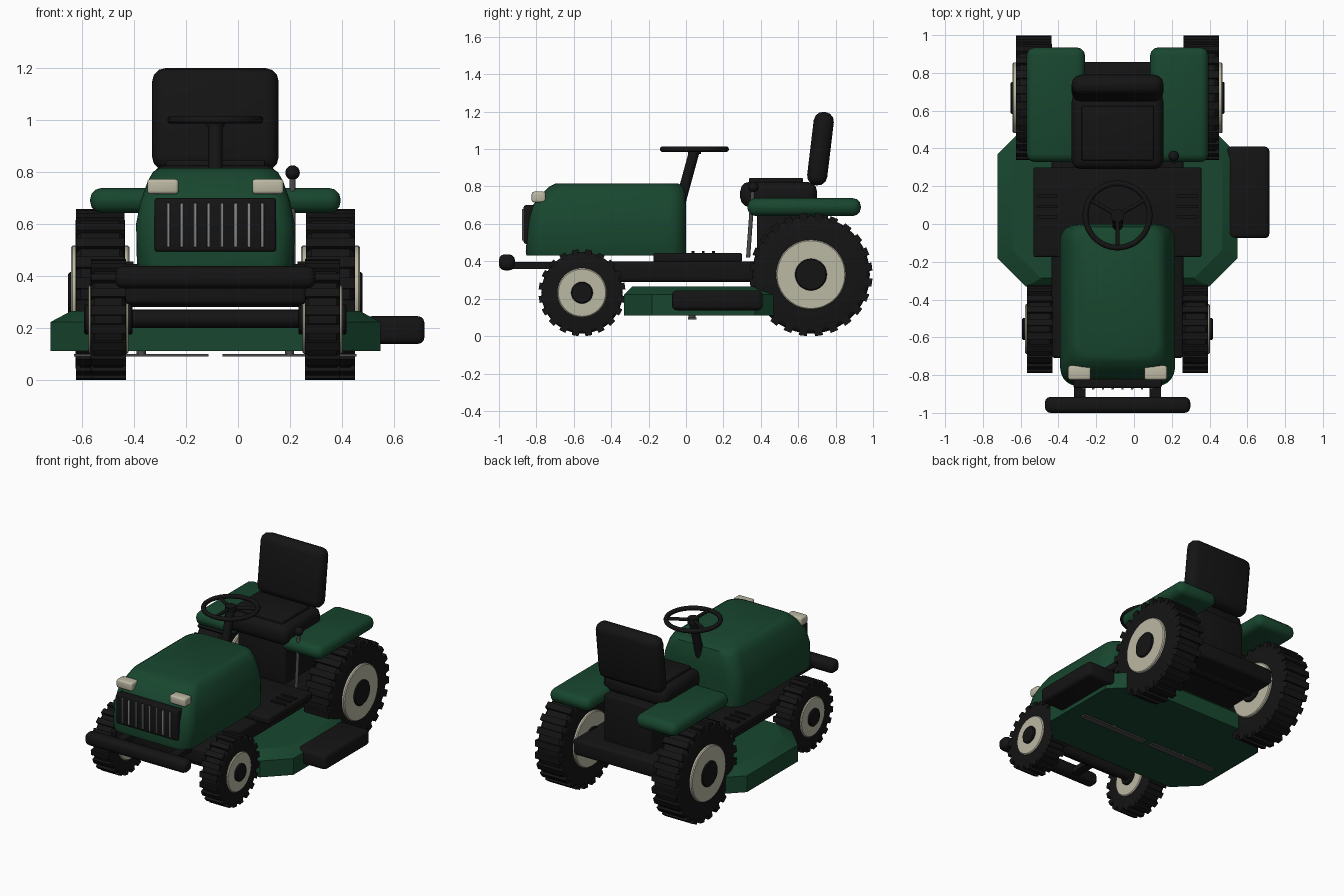
import bpy, bmesh, math
from mathutils import Matrix, Vector

if "Cube" in bpy.data.objects:
    bpy.data.objects.remove(bpy.data.objects["Cube"])

X0 = -0.087  # centre line of the tractor (the chute sticks out to the right)


def material(name, col):
    m = bpy.data.materials.new(name)
    m.diffuse_color = (*col, 1)
    m.use_nodes = True
    m.node_tree.nodes["Principled BSDF"].inputs["Base Color"].default_value = m.diffuse_color
    return m


GREEN = material("dark green paint", (0.009, 0.062, 0.028))
BLACK = material("black rubber", (0.007, 0.007, 0.007))
CREAM = material("cream", (0.50, 0.48, 0.37))
STEEL = material("steel", (0.22, 0.23, 0.24))
DARK = material("dark steel", (0.07, 0.07, 0.073))


def finish(name, bm, mat, angle=35):
    bmesh.ops.recalc_face_normals(bm, faces=bm.faces[:])
    me = bpy.data.meshes.new(name)
    bm.to_mesh(me)
    bm.free()
    me.materials.append(mat)
    me.shade_smooth()
    me.set_sharp_from_angle(angle=math.radians(angle))
    ob = bpy.data.objects.new(name, me)
    bpy.context.collection.objects.link(ob)
    return ob


def box(name, mat, x, y, z, bevel=0.0, tilt=0.0):
    """Bevelled box from (min, max) ranges, x measured from the centre line."""
    size = [r[1] - r[0] for r in (x, y, z)]
    mid = Vector([(r[0] + r[1]) / 2 for r in (x, y, z)]) + Vector((X0, 0, 0))
    bm = bmesh.new()
    bmesh.ops.create_cube(bm, size=1)
    bmesh.ops.scale(bm, vec=size, verts=bm.verts)
    if bevel:
        bmesh.ops.bevel(bm, geom=bm.edges[:], offset=bevel, segments=3,
                        profile=0.5, affect='EDGES')
    bm.transform(Matrix.Translation(mid) @ Matrix.Rotation(tilt, 4, 'X'))
    return finish(name, bm, mat)


def loft(name, mat, rings, angle=35):
    """Skin a list of equal rings and cap both ends."""
    bm = bmesh.new()
    loops = [[bm.verts.new((p[0] + X0, p[1], p[2])) for p in r] for r in rings]
    n = len(loops[0])
    for a, b in zip(loops, loops[1:]):
        for i in range(n):
            bm.faces.new((a[i], a[(i + 1) % n], b[(i + 1) % n], b[i]))
    bm.faces.new(loops[0])
    bm.faces.new(loops[-1])
    return finish(name, bm, mat, angle)


def corner_ring(hw, yf, yb, z, r, n):
    """Rectangle with rounded (n > 1) or chamfered (n = 1) corners."""
    pts = []
    for k, (sx, cy) in enumerate(((1, yb - r), (-1, yb - r), (-1, yf + r), (1, yf + r))):
        for i in range(n + 1):
            a = math.radians(90) * (k + i / n)
            pts.append((sx * (hw - r) + r * math.cos(a), cy + r * math.sin(a), z))
    return pts


def disc_ring(x, r, cy, cz, n=48):
    return [(x, cy + r * math.cos(2 * math.pi * i / n),
             cz + r * math.sin(2 * math.pi * i / n)) for i in range(n)]


def rod(name, mat, a, b, r1, r2=None):
    a, b = Vector(a) + Vector((X0, 0, 0)), Vector(b) + Vector((X0, 0, 0))
    bm = bmesh.new()
    bmesh.ops.create_cone(bm, cap_ends=True, segments=20, radius1=r1,
                          radius2=r2 or r1, depth=(b - a).length)
    q = (b - a).to_track_quat('Z', 'Y').to_matrix().to_4x4()
    bm.transform(Matrix.Translation((a + b) / 2) @ q)
    return finish(name, bm, mat)


def wheel(name, cx, cy, R, w, rim, hub, rim_w, hub_w, lugs):
    """Tyre, tread lugs, rim and hub; w, rim_w and hub_w are half widths."""
    t = R - 0.014
    prof = ((-w, rim * 0.9), (-w, t * 0.9), (-w * 0.93, t * 0.96), (-w * 0.78, t),
            (w * 0.78, t), (w * 0.93, t * 0.96), (w, t * 0.9), (w, rim * 0.9))
    loft(name + "_tyre", BLACK, [disc_ring(cx + x, r, cy, R) for x, r in prof])
    for part, mat, r, hw in (("_rim", CREAM, rim, rim_w), ("_hub", BLACK, hub, hub_w)):
        loft(name + part, mat, [disc_ring(cx + x, q, cy, R) for x, q in
             ((-hw, r - 0.006), (-hw + 0.006, r), (hw - 0.006, r), (hw, r - 0.006))])
    bm = bmesh.new()
    for i in range(lugs):
        m = (Matrix.Translation((cx + X0, cy, R))
             @ Matrix.Rotation(2 * math.pi * (i + 0.5) / lugs, 4, 'X')
             @ Matrix.Translation((0, 0, R - 0.022))
             @ Matrix.Diagonal((2 * w * 0.99, math.pi * R / lugs, 0.044, 1)))
        bmesh.ops.create_cube(bm, size=1, matrix=m)
    finish(name + "_tread", bm, BLACK)


# Wheels
for s, side in ((-1, "left"), (1, "right")):
    wheel(side + "_front_wheel", s * 0.412, -0.556, 0.232, 0.068, 0.132, 0.058, 0.077, 0.093, 20)
    wheel(side + "_rear_wheel", s * 0.443, 0.668, 0.329, 0.095, 0.187, 0.085, 0.113, 0.123, 24)
rod("front_axle", BLACK, (-0.4, -0.556, 0.235), (0.4, -0.556, 0.235), 0.035)
rod("rear_axle", BLACK, (-0.4, 0.668, 0.33), (0.4, 0.668, 0.33), 0.05)

# Chassis, footplate and bumper
box("chassis", BLACK, (-0.35, 0.35), (-0.71, 0.857), (0.29, 0.4), 0.02)
box("footplate", BLACK, (-0.445, 0.445), (-0.175, 0.3), (0.395, 0.445), 0.012)
for i in range(3):
    for s in (-1, 1):
        box("foot_grip", BLACK, (s * 0.37 - 0.055, s * 0.37 + 0.055),
            (0.03 + i * 0.055, 0.045 + i * 0.055), (0.44, 0.455))
box("bumper", BLACK, (-0.385, 0.385), (-1.0, -0.915), (0.352, 0.437), 0.03)
for s in (-1, 1):
    box("bumper_bracket", BLACK, (s * 0.2 - 0.03, s * 0.2 + 0.03), (-0.93, -0.69), (0.36, 0.395))

# Hood with grille and headlights
hood = ((0.43, 0.295, -0.853, 0.0), (0.45, 0.302, -0.857, 0.0), (0.6, 0.305, -0.845, 0.0),
        (0.69, 0.287, -0.828, 0.0), (0.765, 0.26, -0.765, -0.004),
        (0.8, 0.24, -0.73, -0.015), (0.815, 0.215, -0.70, -0.04))
loft("hood", GREEN, [corner_ring(hw, yf, yb, z, 0.09, 5) for z, hw, yf, yb in hood], 40)
box("grille", BLACK, (-0.234, 0.234), (-0.868, -0.80), (0.493, 0.70), 0.012)
for i in range(8):
    x = (i - 3.5) * 0.0517
    box("grille_bar", STEEL, (x - 0.006, x + 0.006), (-0.876, -0.86), (0.51, 0.68), 0.003)
for s in (-1, 1):
    box("headlight", CREAM, (s * 0.202 - 0.06, s * 0.202 + 0.06), (-0.825, -0.75), (0.715, 0.772), 0.012)

# Mowing deck, blades and discharge chute
deck = ((0.11, 0.635, 0.0), (0.222, 0.635, 0.0), (0.265, 0.555, 0.045))
loft("mowing_deck", GREEN, [corner_ring(hw, -0.332 + d, 0.52 - d, z, 0.15, 1)
                            for z, hw, d in deck], 25)
for s in (-1, 1):
    box("blade", DARK, (s * 0.285 - 0.258, s * 0.285 + 0.258), (0.01, 0.055), (0.09, 0.1))
    rod("blade_spindle", DARK, (s * 0.285, 0.032, 0.092), (s * 0.285, 0.032, 0.13), 0.018)
box("discharge_chute", BLACK, (0.577, 0.804), (-0.075, 0.41), (0.138, 0.245), 0.025)

# Fenders
for s, side in ((-1, "left"), (1, "right")):
    box(side + "_fender", GREEN, tuple(sorted((s * 0.172, s * 0.482))), (0.328, 0.935), (0.642, 0.738), 0.044)

# Seat
box("seat_base", BLACK, (-0.18, 0.18), (0.38, 0.76), (0.39, 0.71), 0.01)
box("seat_cushion", BLACK, (-0.243, 0.243), (0.29, 0.70), (0.69, 0.825), 0.05)
box("seat_pad", BLACK, (-0.19, 0.19), (0.337, 0.625), (0.81, 0.845), 0.006)
box("seat_back", BLACK, (-0.243, 0.243), (0.665, 0.773), (0.805, 1.2), 0.05, -0.12)

# Steering wheel on its column
rod("steering_column", BLACK, (0, -0.045, 0.66), (0, 0.045, 0.99), 0.028)
C = (0, 0.045, 1.0)
rings = []
bm = bmesh.new()
M, m = 48, 10
grid = [[bm.verts.new((X0 + (0.17 + 0.015 * math.cos(v)) * math.cos(u),
                       C[1] + (0.17 + 0.015 * math.cos(v)) * math.sin(u),
                       C[2] + 0.015 * math.sin(v)))
         for v in (2 * math.pi * j / m for j in range(m))]
        for u in (2 * math.pi * i / M for i in range(M))]
for i in range(M):
    for j in range(m):
        bm.faces.new((grid[i][j], grid[(i + 1) % M][j],
                      grid[(i + 1) % M][(j + 1) % m], grid[i][(j + 1) % m]))
finish("steering_wheel_rim", bm, BLACK, 60)
for k in range(3):
    a = math.radians(30 + 120 * k)
    rod("steering_spoke", BLACK, C, (0.165 * math.cos(a), C[1] + 0.165 * math.sin(a), 1.0), 0.011)
rod("steering_hub", BLACK, (0, 0.045, 0.975), (0, 0.045, 1.015), 0.035)

# Control lever with knob
rod("lever", DARK, (0.297, 0.332, 0.42), (0.297, 0.358, 0.78), 0.011)
bm = bmesh.new()
bmesh.ops.create_uvsphere(bm, u_segments=20, v_segments=12, radius=0.028,
                          matrix=Matrix.Translation((0.297 + X0, 0.36, 0.797)))
finish("lever_knob", bm, BLACK, 60)
